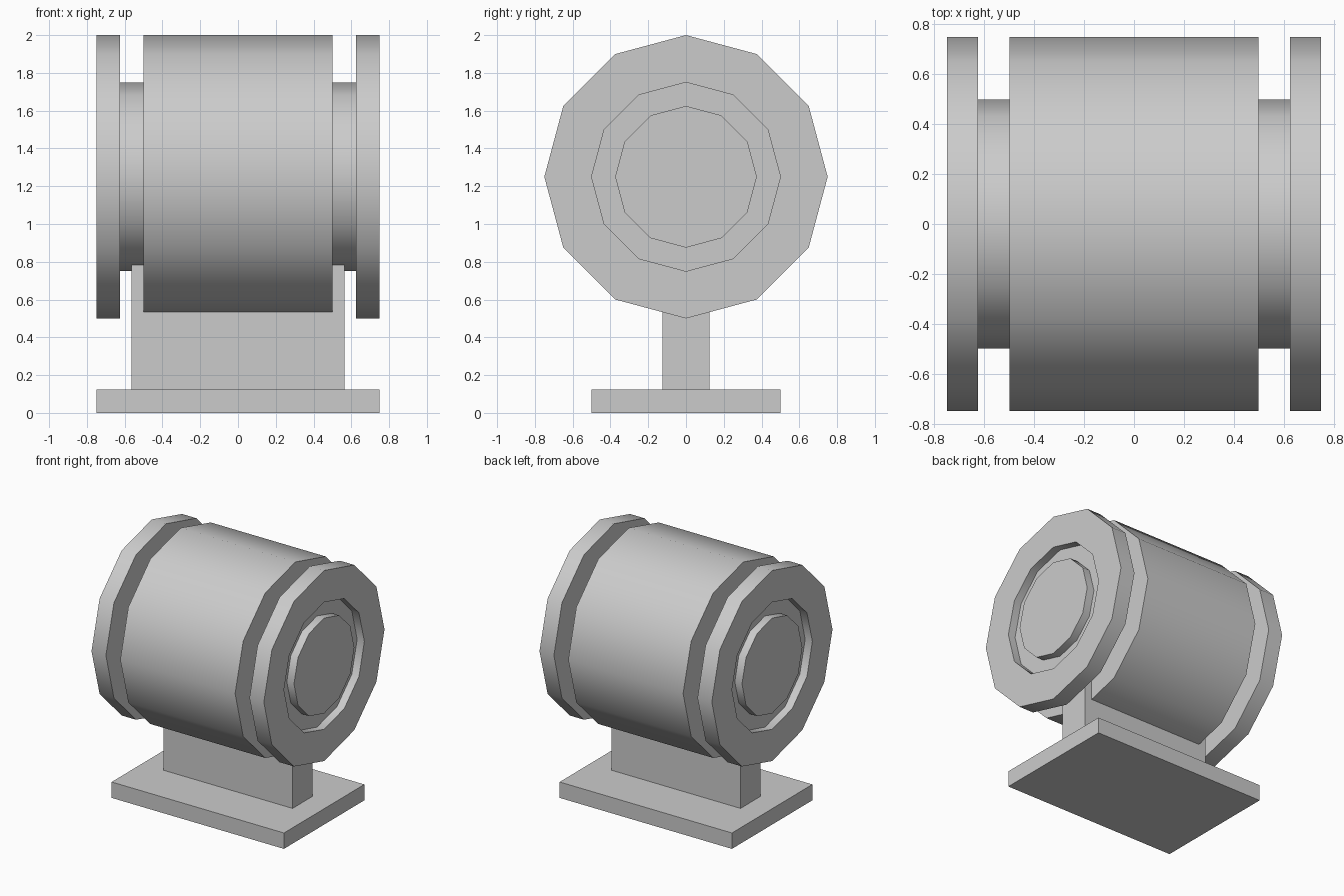
import bpy, bmesh, math

if "Cube" in bpy.data.objects:
    bpy.data.objects.remove(bpy.data.objects["Cube"])

SIDES, AXIS_Z = 12, 1.25


def finish(name, bm):
    bmesh.ops.recalc_face_normals(bm, faces=bm.faces)
    mesh = bpy.data.meshes.new(name)
    bm.to_mesh(mesh)
    bm.free()
    obj = bpy.data.objects.new(name, mesh)
    bpy.context.collection.objects.link(obj)
    return obj


def box(name, sx, sy, z0, z1):
    bm = bmesh.new()
    bmesh.ops.create_cube(bm, size=1)
    for v in bm.verts:
        v.co = (v.co.x * sx, v.co.y * sy, z0 + (v.co.z + 0.5) * (z1 - z0))
    return finish(name, bm)


def lathe_x(name, profile):
    """Turn (x, radius) points about the horizontal axis and cap both ends."""
    bm = bmesh.new()
    rings = []
    for x, r in profile:
        angles = [2 * math.pi * i / SIDES for i in range(SIDES)]
        rings.append([bm.verts.new((x, r * math.cos(a), AXIS_Z + r * math.sin(a)))
                      for a in angles])
    for a, b in zip(rings, rings[1:]):
        for i in range(SIDES):
            j = (i + 1) % SIDES
            bm.faces.new((a[i], a[j], b[j], b[i]))
    bm.faces.new(rings[0])
    bm.faces.new(rings[-1])
    obj = finish(name, bm)
    bpy.ops.object.select_all(action='DESELECT')
    obj.select_set(True)
    bpy.context.view_layer.objects.active = obj
    bpy.ops.object.shade_smooth_by_angle(angle=math.radians(40))
    return obj


# Drum: central boss, recessed ring, end flange, neck, barrel; mirrored in x
half = [(0.75, 0.375), (0.6875, 0.375), (0.6875, 0.5), (0.75, 0.5), (0.75, 0.75),
        (0.625, 0.75), (0.625, 0.5), (0.5, 0.5), (0.5, 0.75)]
lathe_x("drum", half + [(-x, r) for x, r in reversed(half)])

# Stand: flat foot and upright that runs up into the drum necks
box("base_plate", 1.5, 1.0, 0, 0.125)
box("upright", 1.125, 0.25, 0.125, 0.8)
